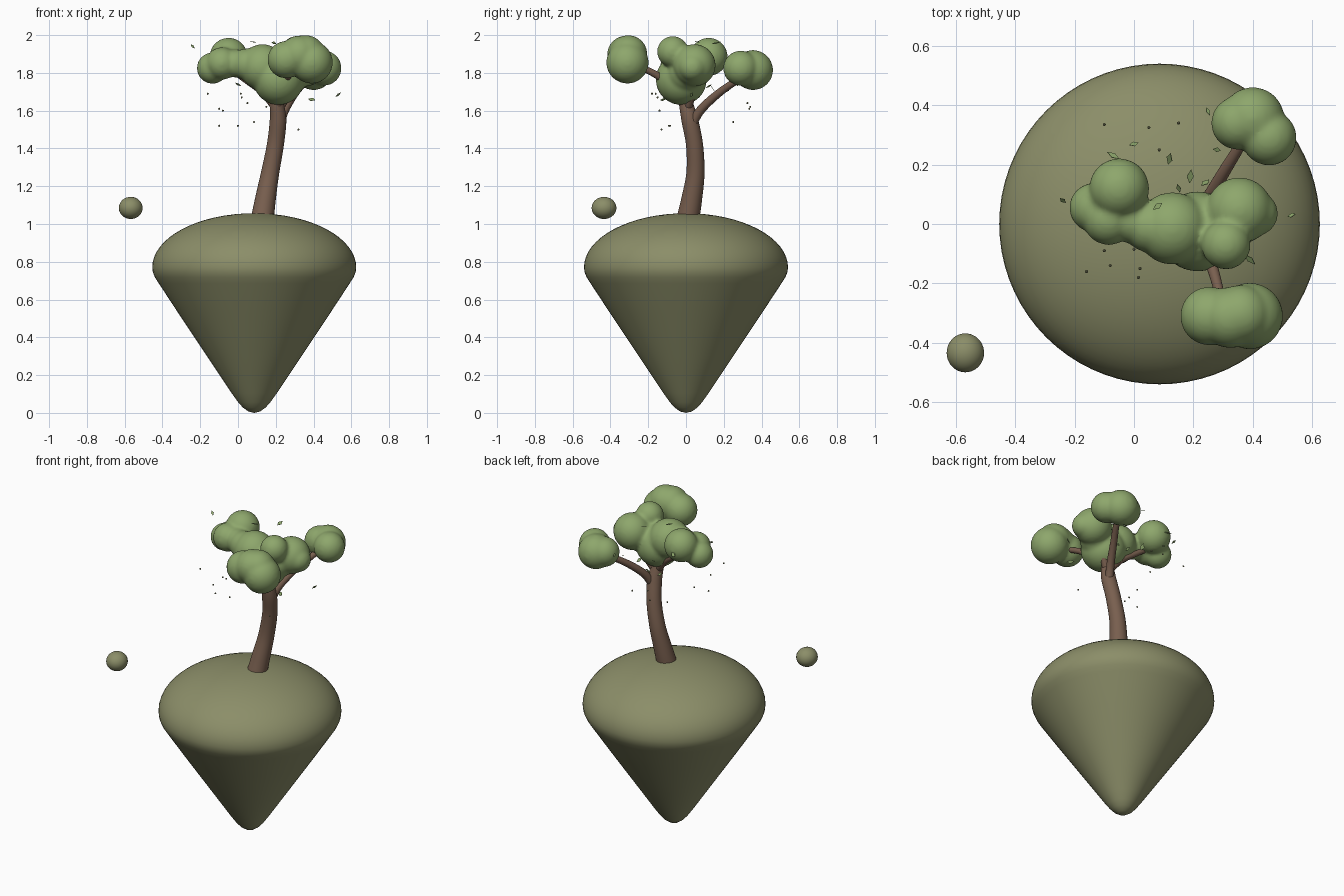
import bpy, bmesh, math, random
from mathutils import Vector, Matrix, Euler

if "Cube" in bpy.data.objects:
    bpy.data.objects.remove(bpy.data.objects["Cube"])

random.seed(4)


def material(name, rgb):
    m = bpy.data.materials.new(name)
    m.diffuse_color = (*rgb, 1)
    m.use_nodes = True
    m.node_tree.nodes["Principled BSDF"].inputs["Base Color"].default_value = m.diffuse_color
    return m


GROUND = material("moss_stone", (0.26, 0.27, 0.14))
BARK = material("bark", (0.19, 0.115, 0.078))
LEAF = material("leaf_green", (0.27, 0.385, 0.15))


def finish(bm, name, mat, smooth=True):
    bmesh.ops.recalc_face_normals(bm, faces=bm.faces)
    for f in bm.faces:
        f.smooth = smooth
    me = bpy.data.meshes.new(name)
    bm.to_mesh(me)
    bm.free()
    me.materials.append(mat)
    ob = bpy.data.objects.new(name, me)
    bpy.context.collection.objects.link(ob)
    return ob


def spline(points, steps=6):
    """Smooth path through (x, y, z, radius) points."""
    p = [Vector(q) for q in points]
    p = [2 * p[0] - p[1]] + p + [2 * p[-1] - p[-2]]
    out = []
    for i in range(1, len(p) - 2):
        a, b, c, d = p[i - 1:i + 3]
        for s in range(steps):
            t = s / steps
            out.append(0.5 * (2 * b + (c - a) * t + (2 * a - 5 * b + 4 * c - d) * t * t
                              + (3 * b - a - 3 * c + d) * t ** 3))
    return out + [p[-2]]


def tube(name, points, sides=16):
    path = spline(points)
    bm = bmesh.new()
    rings = []
    for i, q in enumerate(path):
        ahead, behind = path[min(i + 1, len(path) - 1)], path[max(i - 1, 0)]
        axis = (ahead - behind).to_3d().normalized()
        u = axis.cross(Vector((0.3, 0.95, 0.05))).normalized()
        if abs(axis.y) > 0.6:
            u = axis.cross(Vector((1, 0, 0))).normalized()
        # project one fixed sideways direction so rings never twist
        u = (Vector((1, -0.2, 0)) - axis * axis.dot(Vector((1, -0.2, 0)))).normalized()
        v = axis.cross(u)
        rings.append([bm.verts.new(q.to_3d() + q[3] * (u * math.cos(k * math.tau / sides)
                      + v * math.sin(k * math.tau / sides))) for k in range(sides)])
    for a, b in zip(rings, rings[1:]):
        for k in range(sides):
            j = (k + 1) % sides
            bm.faces.new((a[k], a[j], b[j], b[k]))
    bm.faces.new(rings[0])
    bm.faces.new(rings[-1])
    return finish(bm, name, BARK)


def foliage(name, blobs):
    """Round puffs fused into one soft mass."""
    bm = bmesh.new()
    for x, y, z, r in blobs:
        bmesh.ops.create_icosphere(bm, subdivisions=4, radius=r,
                                   matrix=Matrix.Translation((x, y, z)))
    ob = finish(bm, name, LEAF)
    rem = ob.modifiers.new("fuse", 'REMESH')
    rem.mode = 'VOXEL'
    rem.voxel_size = 0.01
    rem.use_smooth_shade = True
    sm = ob.modifiers.new("soften", 'SMOOTH')
    sm.factor = 0.5
    sm.iterations = 8
    return ob


# Floating island: domed top over a rounded cone
profile = [(0.54 * math.sin(a), 0.77 + 0.287 * math.cos(a))
           for a in [i * math.pi / 32 for i in range(17)]]
profile += [(0.537, 0.745), (0.526, 0.718), (0.505, 0.685), (0.40, 0.525), (0.25, 0.30),
            (0.12, 0.105), (0.085, 0.056), (0.06, 0.028), (0.03, 0.007), (0.0, 0.0)]
bm = bmesh.new()
vs = [bm.verts.new((r, 0, z)) for r, z in profile]
es = [bm.edges.new(e) for e in zip(vs, vs[1:])]
bmesh.ops.spin(bm, geom=vs + es, cent=(0, 0, 0), axis=(0, 0, 1), angle=math.tau,
               steps=72, use_duplicate=False)
bmesh.ops.remove_doubles(bm, verts=bm.verts, dist=0.0005)
finish(bm, "floating_island", GROUND).location = (0.086, 0, 0)

# Small floating stone
bm = bmesh.new()
bmesh.ops.create_icosphere(bm, subdivisions=4, radius=0.063)
stone = finish(bm, "floating_stone", GROUND)
stone.location = (-0.568, -0.434, 1.085)
stone.scale = (1, 1.04, 0.93)

# Trunk and branches
tube("trunk", [(0.125, 0.005, 1.0, 0.062), (0.145, 0.03, 1.13, 0.055), (0.17, 0.05, 1.27, 0.048),
               (0.198, 0.045, 1.42, 0.045), (0.212, 0.02, 1.55, 0.044),
               (0.205, 0.0, 1.64, 0.037), (0.205, -0.01, 1.72, 0.03)], 24)
tube("back_branch", [(0.215, 0.025, 1.51, 0.025), (0.245, 0.075, 1.60, 0.024),
                     (0.30, 0.17, 1.69, 0.021), (0.36, 0.27, 1.76, 0.018), (0.39, 0.34, 1.80, 0.014)])
tube("front_branch", [(0.205, 0.0, 1.61, 0.025), (0.23, -0.06, 1.71, 0.022),
                      (0.265, -0.15, 1.785, 0.019), (0.30, -0.28, 1.85, 0.015)])
tube("left_branch", [(0.20, 0.005, 1.62, 0.025), (0.13, 0.03, 1.70, 0.021),
                     (0.04, 0.05, 1.765, 0.018), (-0.07, 0.07, 1.84, 0.014)])
tube("right_branch", [(0.21, 0.005, 1.60, 0.024), (0.27, 0.03, 1.69, 0.02),
                      (0.35, 0.04, 1.80, 0.015)])

# Canopy clusters
foliage("main_canopy", [
    (-0.05, 0.12, 1.885, 0.101), (-0.135, 0.055, 1.825, 0.083), (-0.085, 0.015, 1.85, 0.086),
    (-0.01, 0.01, 1.85, 0.075), (0.05, -0.01, 1.845, 0.085), (0.13, -0.015, 1.83, 0.122),
    (0.215, -0.025, 1.765, 0.135), (0.29, 0.0, 1.80, 0.10), (0.355, 0.045, 1.84, 0.112),
    (0.41, 0.035, 1.83, 0.075), (0.31, -0.07, 1.912, 0.083)])
foliage("front_canopy", [(0.255, -0.31, 1.87, 0.099), (0.325, -0.315, 1.895, 0.103),
                         (0.36, -0.305, 1.90, 0.1), (0.39, -0.31, 1.855, 0.112)])
foliage("back_canopy", [(0.40, 0.355, 1.815, 0.106), (0.35, 0.34, 1.82, 0.09),
                        (0.455, 0.29, 1.825, 0.093)])

# Loose drifting leaves: thin diamonds
spots = [(-0.24, 0.08, 1.94), (-0.07, 0.23, 1.87), (0.0, 0.27, 1.74), (0.12, 0.22, 1.71),
         (0.15, 0.12, 1.73), (0.19, 0.16, 1.96), (0.24, 0.14, 1.72), (0.28, 0.25, 1.78),
         (0.53, 0.03, 1.685), (0.39, -0.12, 1.66), (0.08, 0.06, 1.965), (0.25, 0.38, 1.84)]
bm = bmesh.new()
for s in spots:
    turn = Euler([random.uniform(-0.9, 0.9), random.uniform(-0.9, 0.9),
                  random.uniform(0, 6.28)]).to_matrix()
    size = random.uniform(0.015, 0.026)
    for side in (1,):
        bm.faces.new([bm.verts.new(Vector(s) + turn @ Vector(c) * size)
                      for c in ((-1, 0, 0), (0, -0.5, 0), (1, 0, 0), (0, 0.5, 0))])
leaves = finish(bm, "drifting_leaves", LEAF, False)
thick = leaves.modifiers.new("thickness", 'SOLIDIFY')
thick.thickness = 0.002

# Tiny drifting specks around the trunk
specks = [(-0.16, -0.16, 1.69), (-0.1, -0.09, 1.52), (0.015, -0.18, 1.69), (0.0, -0.085, 1.52),
          (-0.1, 0.335, 1.61), (0.05, 0.325, 1.64), (0.085, 0.25, 1.54), (0.02, -0.15, 1.67),
          (-0.08, -0.14, 1.6), (0.32, -0.13, 1.50), (0.15, 0.34, 1.62)]
bm = bmesh.new()
for s in specks:
    bmesh.ops.create_icosphere(bm, subdivisions=1, radius=0.006, matrix=Matrix.Translation(s))
finish(bm, "drifting_specks", GROUND, False)
